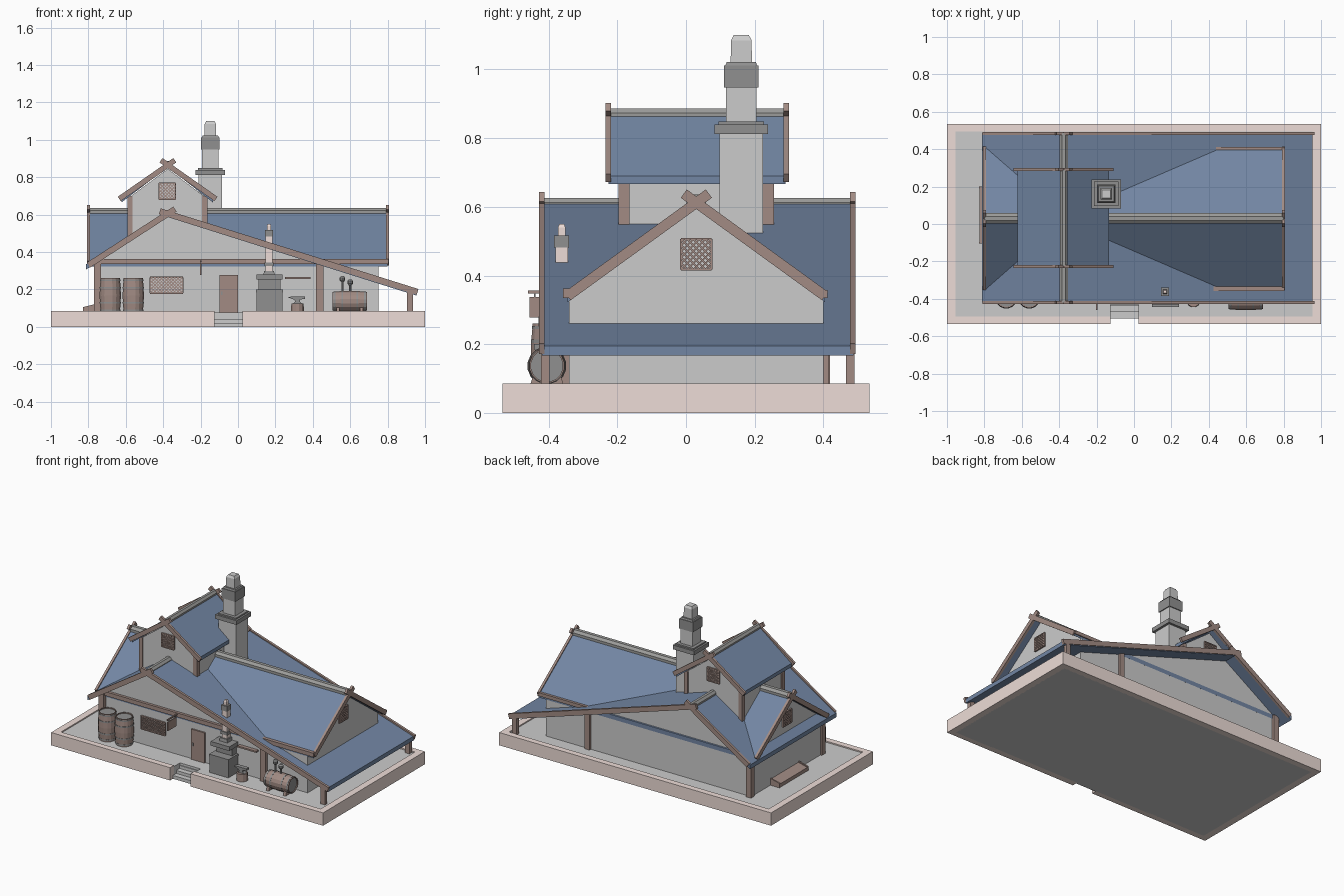
import bpy, bmesh, math
from mathutils import Vector, Matrix

if "Cube" in bpy.data.objects:
    bpy.data.objects.remove(bpy.data.objects["Cube"])


def material(name, r, g, b):
    m = bpy.data.materials.new(name)
    m.diffuse_color = (r, g, b, 1)
    m.use_nodes = True
    m.node_tree.nodes["Principled BSDF"].inputs["Base Color"].default_value = m.diffuse_color
    return m


WOOD = material("wood", 0.36, 0.26, 0.23)
ROOF = material("roof_blue", 0.17, 0.24, 0.37)
PINK = material("plinth_stone", 0.85, 0.72, 0.68)
DARK = material("dark_stone", 0.28, 0.28, 0.28)
CAP = material("ridge_grey", 0.33, 0.33, 0.32)


def finish(name, bm, mat=None):
    bmesh.ops.recalc_face_normals(bm, faces=bm.faces)
    me = bpy.data.meshes.new(name)
    bm.to_mesh(me)
    bm.free()
    ob = bpy.data.objects.new(name, me)
    bpy.context.collection.objects.link(ob)
    if mat:
        me.materials.append(mat)
    return ob


def prism(name, pts, axis, a, b, mat=None):
    """Polygon extruded from a to b along an axis."""
    put = {'x': lambda p, t: (t, p[0], p[1]), 'y': lambda p, t: (p[0], t, p[1]),
           'z': lambda p, t: (p[0], p[1], t)}[axis]
    bm = bmesh.new()
    lo = [bm.verts.new(put(p, a)) for p in pts]
    hi = [bm.verts.new(put(p, b)) for p in pts]
    bm.faces.new(lo)
    bm.faces.new(hi)
    for i in range(len(pts)):
        j = (i + 1) % len(pts)
        bm.faces.new((lo[i], lo[j], hi[j], hi[i]))
    return finish(name, bm, mat)


def box(name, x0, x1, y0, y1, z0, z1, mat=None):
    return prism(name, [(x0, y0), (x1, y0), (x1, y1), (x0, y1)], 'z', z0, z1, mat)


def add_bar(bm, p, q, n, width, thick):
    """Bar from p to q lying in the plane with normal n."""
    p, q, n = Vector(p), Vector(q), Vector(n)
    d = (q - p).normalized()
    m = Matrix((d * (q - p).length, d.cross(n) * width, n * thick)).transposed().to_4x4()
    m.translation = (p + q) / 2
    bmesh.ops.create_cube(bm, size=1, matrix=m)


def lathe(name, profile, loc, sides=16, mat=None, axis='z'):
    bm = bmesh.new()
    rings = []
    for r, h in profile:
        ring = []
        for i in range(sides):
            a = 2 * math.pi * (i + 0.5) / sides
            c, s = r * math.cos(a), r * math.sin(a)
            v = (c, s, h) if axis == 'z' else (h, c, s)
            ring.append(bm.verts.new(Vector(v) + Vector(loc)))
        rings.append(ring)
    for A, B in zip(rings, rings[1:]):
        for i in range(sides):
            j = (i + 1) % sides
            bm.faces.new((A[i], A[j], B[j], B[i]))
    bm.faces.new(rings[0])
    bm.faces.new(rings[-1])
    return finish(name, bm, mat)


def plane_point(axis, pos, u, z):
    return (u, pos, z) if axis == 'y' else (pos, u, z)


def normal(axis):
    return (0, 1, 0) if axis == 'y' else (1, 0, 0)


def gable_boards(name, axis, pos, apex, ends, width):
    """Two barge boards crossing past the apex."""
    bm = bmesh.new()
    for e in ends:
        a, v = Vector(apex), Vector(e)
        top = a + (a - v).normalized() * 0.045
        add_bar(bm, plane_point(axis, pos, *v), plane_point(axis, pos, *top), normal(axis), width, 0.016)
    return finish(name, bm, WOOD)


def gable_roof(name, axis, a, b, apex, ends, t=0.028):
    (l, r), dn = ends, lambda p: (p[0], p[1] - t)
    return prism(name, [l, apex, r, dn(r), dn(apex), dn(l)], axis, a, b, ROOF)


def ridge_cap(name, axis, a, b, u, z, w):
    return prism(name, [(u - w, z - w * 0.6), (u - w, z), (u - w * 0.4, z + 0.014),
                        (u + w * 0.4, z + 0.014), (u + w, z), (u + w, z - w * 0.6)], axis, a, b, CAP)


def lattice_window(name, axis, pos, u0, u1, z0, z1, step=0.0175):
    """Frame with crossed diagonal bars clipped to the opening, over a pane."""
    bm = bmesh.new()
    P = lambda u, z: plane_point(axis, pos, u, z)
    n = normal(axis)
    for z in (z0, z1):
        add_bar(bm, P(u0, z), P(u1, z), n, 0.006, 0.012)
    for u in (u0, u1):
        add_bar(bm, P(u, z0), P(u, z1), n, 0.006, 0.012)
    w, h = u1 - u0, z1 - z0
    k = step
    while k < w + h - 0.004:
        s0, s1 = max(0, k - h), min(w, k)
        add_bar(bm, P(u0 + s0, z0 + k - s0), P(u0 + s1, z0 + k - s1), n, 0.005, 0.006)
        add_bar(bm, P(u1 - s0, z0 + k - s0), P(u1 - s1, z0 + k - s1), n, 0.005, 0.006)
        k += step
    finish(name, bm, WOOD)


# Plinth rim, floor and entrance steps
sx0, sx1 = -0.125, 0.025
prism("floor", [(-.96, -.5), (sx0, -.5), (sx0, -.43), (sx1, -.43), (sx1, -.5), (.96, -.5), (.96, .5), (-.96, .5)],
      'z', 0, 0.077)
box("rim_front_left", -1, sx0, -.535, -.495, 0, .085, PINK)
box("rim_front_right", sx1, 1, -.535, -.495, 0, .085, PINK)
box("rim_back", -1, 1, .495, .535, 0, .085, PINK)
for s, n in ((-1, "left"), (1, "right")):
    box("rim_" + n, min(s, s * .955), max(s, s * .955), -.495, .495, 0, .085, PINK)
prism("entrance_steps", [(-.505, 0), (-.505, .022), (-.47, .022), (-.47, .042), (-.435, .042), (-.435, .062),
                         (-.42, .062), (-.42, 0)], 'x', sx0, sx1)

# Walls of the two crossing wings
F = 0.077
prism("cross_wing_walls", [(-.76, F), (.75, F), (.75, .245), (-.375, .6), (-.76, .345)], 'y', -.34, .4)
prism("main_wing_walls", [(-.34, F), (.4, F), (.4, .335), (.03, .605), (-.34, .335)], 'x', -.76, .75)

# Roofs with ridges and barge boards
main = (.03, .625), ((-.345, .35), (.405, .35))
cross = (-.375, .615), ((-.812, .335), (.955, .195))
gable_roof("main_roof", 'x', -.8, .8, *main)
gable_roof("cross_roof", 'y', -.42, .487, *cross)
ridge_cap("main_ridge", 'x', -.8, .8, .03, .622, .028)
ridge_cap("cross_ridge", 'y', -.42, .487, -.375, .612, .022)
for x, n in ((-.8, "left"), (.8, "right")):
    gable_boards("barge_boards_" + n, 'x', x, (.03, .612), ((-.345, .34), (.405, .34)), .03)
for y, n in ((-.42, "front"), (.485, "back")):
    gable_boards("barge_boards_" + n, 'y', y, (-.375, .605), ((-.8, .33), (.96, .187)), .032)
box("front_beam", -.77, .805, -.358, -.335, .335, .362, WOOD)
box("back_eave_board", .42, .805, .395, .412, .335, .358, WOOD)

# Timber posts
for x, y, z in ((-.752, -.345, .345), (-.752, .4, .345), (.437, -.345, .335)):
    box("wall_post", x - .019, x + .019, y - .019, y + .019, F, z, WOOD)
for y in (-.41, .478):
    box("porch_post", .903, .935, y - .012, y + .012, F, .195, WOOD)
box("back_wall_post", .42, .455, .385, .415, F, .335, WOOD)

# Upper storey
prism("upper_walls", [(-.585, .4), (-.17, .4), (-.17, .69), (-.375, .845), (-.585, .69)], 'y', -.19, .25)
for x in (-.578, -.178):
    for y in (-.18, .24):
        box("upper_post", x - .014, x + .014, y - .016, y + .016, .42, .7, WOOD)
gable_roof("upper_roof", 'y', -.225, .29, (-.375, .878), ((-.622, .69), (-.135, .69)), .024)
ridge_cap("upper_ridge", 'y', -.225, .29, -.375, .873, .02)
for y, n in ((-.227, "front"), (.292, "back")):
    gable_boards("upper_barge_boards_" + n, 'y', y, (-.375, .865), ((-.635, .684), (-.118, .684)), .028)


# Chimneys built from stacked square sections
def stack(name, x, y, sections):
    for i, (r0, r1, z0, z1, mat) in enumerate(sections):
        q = math.sqrt(2)
        lathe(f"{name}_{i}", [(r0 * q, z0), (r1 * q, z1)], (x, y, 0), 4, mat)


stack("chimney", -.148, .161, [
    (.063, .063, .3, .815, None), (.078, .078, .812, .84, DARK), (.066, .066, .84, .849, DARK),
    (.044, .044, .84, .955, None), (.05, .05, .947, 1.012, DARK), (.046, .042, 1.012, 1.022, DARK),
    (.031, .03, 1.02, 1.085, None), (.03, .022, 1.085, 1.1, None)])
stack("forge_flue", .166, -.362, [
    (.03, .026, .28, .3, DARK), (.018, .018, .3, .485, PINK), (.024, .024, .325, .345, DARK),
    (.022, .022, .482, .517, DARK), (.011, .011, .517, .54, PINK), (.011, .007, .54, .55, PINK)])

# Forge
box("forge_hearth", .1, .237, -.44, -.34, F, .185, DARK)
box("forge_lip", .097, .24, -.443, -.34, .185, .2, DARK)
box("forge_back", .11, .227, -.385, -.34, .2, .255, DARK)
box("forge_hood", .1, .237, -.43, -.34, .252, .28, DARK)

# Windows and door
lattice_window("upper_window", 'y', -.193, -.423, -.335, .682, .77)
lattice_window("upper_window_back", 'y', .253, -.423, -.335, .682, .77)
lattice_window("front_window", 'y', -.344, -.47, -.295, .18, .265)
lattice_window("right_window", 'x', .754, -.014, .074, .418, .506)
lattice_window("left_window", 'x', -.764, -.014, .074, .418, .506)
box("door", -.1, 0, -.35, -.335, F, .278, WOOD)
box("door_handle", -.09, -.083, -.356, -.348, .17, .19, DARK)

# Hanging sign
box("sign_bracket", -.203, -.195, -.46, -.34, .348, .356, WOOD)
box("sign_board", -.202, -.196, -.455, -.365, .278, .338, WOOD)
for y in (-.44, -.38):
    box("sign_hanger", -.201, -.197, y - .002, y + .002, .335, .35, DARK)


# Barrels: body plus hoops
def barrel(name, loc, length, r, axis):
    prof = [(r * .9, 0), (r * .97, .25), (r, .5), (r * .97, .75), (r * .9, 1)]
    ob = lathe(name, [(r * .82, .04 * length)] + [(a, h * length) for a, h in prof] +
               [(r * .82, length), (r * .82, .96 * length)], loc, 16, WOOD, axis)
    for h in (.06, .28, .72, .94):
        rr = r * (1.02 - .4 * (h - .5) ** 2)
        lathe(name + "_hoop", [(rr, (h - .025) * length), (rr, (h + .025) * length)], loc, 16, DARK, axis)
    return ob


barrel("barrel_left", (-.683, -.395, F), .183, .058, 'z')
barrel("barrel_right", (-.56, -.395, F), .183, .058, 'z')
barrel("cask", (.505, -.405, .137), .185, .057, 'x')
for x in (.535, .66):
    prism("cask_cradle", [(-.455, F), (-.355, F), (-.365, .11), (-.405, .088), (-.445, .11)],
          'x', x - .009, x + .009, WOOD)
for x, z in ((.558, .24), (.6, .222)):
    lathe("cask_valve_stem", [(.006, .18), (.006, z)], (x, -.405, 0), 8, DARK)
    lathe("cask_valve", [(.008, z), (.016, z + .01), (.016, z + .022), (.008, z + .032)], (x, -.405, 0), 10, DARK)

# Anvil on a stump and tool shelf
lathe("anvil_stump", [(.036, F), (.034, .125)], (.318, -.41, 0), 12, WOOD)
prism("anvil", [(.292, .123), (.344, .123), (.33, .136), (.332, .146), (.358, .15), (.358, .163), (.29, .163),
                (.265, .158), (.3, .146), (.306, .136)], 'y', -.424, -.396, DARK)
box("tool_shelf", .25, .388, -.365, -.335, .256, .266, WOOD)

# Slanted cellar hatch on the left
prism("cellar_hatch", [(-.826, F), (-.826, .1), (-.755, .118), (-.755, F)], 'y', -.105, .2, WOOD)
for y in (-.105, .19):
    prism("hatch_edge", [(-.828, F), (-.828, .106), (-.755, .124), (-.755, F)], 'y', y, y + .01, WOOD)
